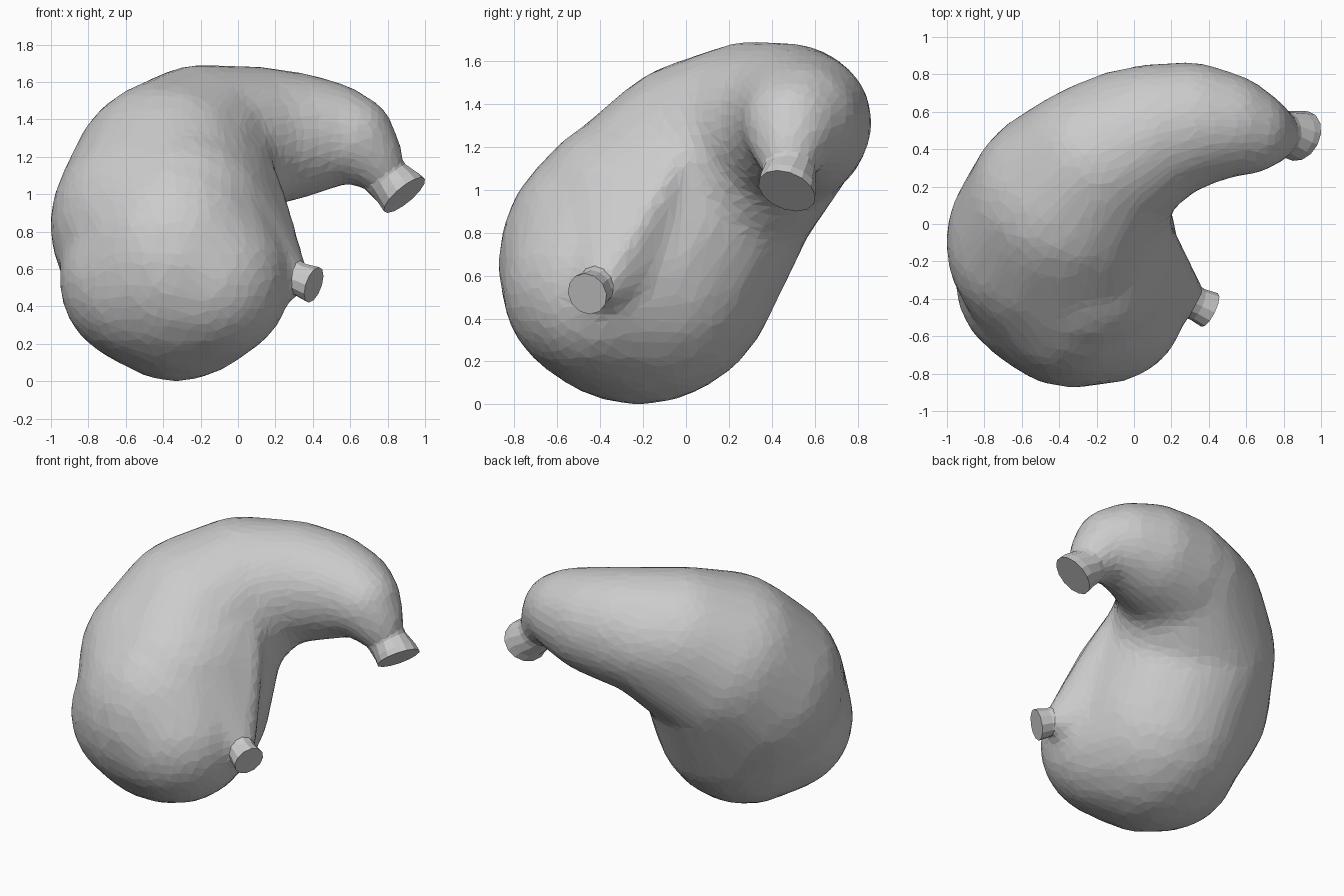
import bpy, bmesh
from mathutils import Vector, Matrix

if "Cube" in bpy.data.objects:
    bpy.data.objects.remove(bpy.data.objects["Cube"])


def new_object(name, bm):
    mesh = bpy.data.meshes.new(name)
    bm.to_mesh(mesh)
    bm.free()
    obj = bpy.data.objects.new(name, mesh)
    bpy.context.collection.objects.link(obj)
    return obj


def add_hull(bm, balls):
    """Convex hull round ellipsoids given as (centre, radii)."""
    part = bmesh.new()
    for c, r in balls:
        bmesh.ops.create_icosphere(part, subdivisions=3, radius=1,
                                   matrix=Matrix.Translation(c) @ Matrix.Diagonal((*r, 1)))
    bmesh.ops.delete(part, geom=part.edges[:], context='EDGES_FACES')
    bmesh.ops.convex_hull(part, input=part.verts[:])
    inside = [v for v in part.verts if not v.link_faces]
    bmesh.ops.delete(part, geom=inside, context='VERTS')
    bmesh.ops.recalc_face_normals(part, faces=part.faces[:])
    tmp = bpy.data.meshes.new("tmp")
    part.to_mesh(tmp)
    part.free()
    bm.from_mesh(tmp)
    bpy.data.meshes.remove(tmp)


def ball(x, y, z, r, rx=None):
    return (x, y, z), (rx or r, r, r)


def tube(name, rings, sides=14):
    """Capped tube through rings of (centre, axis, radius)."""
    bm = bmesh.new()
    loops = []
    for c, axis, r in rings:
        rot = Vector(axis).to_track_quat('Z', 'Y').to_matrix().to_4x4()
        loops.append(bmesh.ops.create_circle(bm, segments=sides, radius=r,
                     matrix=Matrix.Translation(c) @ rot)["verts"])
    for a, b in zip(loops, loops[1:]):
        for i in range(sides):
            j = (i + 1) % sides
            bm.faces.new((a[i], a[j], b[j], b[i]))
    bm.faces.new(loops[0][::-1])
    bm.faces.new(loops[-1])
    bmesh.ops.recalc_face_normals(bm, faces=bm.faces[:])
    return new_object(name, bm)


# Stomach sac: swept balls from the big rounded end to the narrow outlet
spine = [
    ball(-.33, -.22, .655, .66, .58),
    ball(-.44, -.10, .84, .58, .57),
    ball(-.36, .09, 1.06, .555, .545),
    ball(-.20, .31, 1.245, .45),
    ball(.10, .48, 1.305, .38),
    ball(.30, .53, 1.315, .34),
    ball(.48, .53, 1.32, .285),
    ball(.60, .50, 1.30, .24),
    ball(.70, .485, 1.21, .18),
    ball(.77, .48, 1.12, .13),
]
bm = bmesh.new()
for trio in zip(spine[:2], spine[1:3], spine[2:4]):
    add_hull(bm, trio)
for pair in zip(spine[2:], spine[3:]):
    add_hull(bm, pair)

# Fill of the inner bend, and the fuller lower front
add_hull(bm, spine[2:4] + [ball(-.03, .47, 1.28, .365)])
add_hull(bm, [spine[0], ball(-.17, -.40, .55, .46), ball(-.49, -.30, .55, .47)])

# Ridge from the inner curve down to the inlet
add_hull(bm, [ball(.31, -.40, .53, .08), ball(-.31, -.22, .84, .53),
              ball(.19, -.13, .98, .07), ball(.04, .08, 1.33, .08)])
body = new_object("stomach_body", bm)
remesh = body.modifiers.new("union", 'REMESH')
remesh.mode = 'VOXEL'
remesh.voxel_size = .03
smooth = body.modifiers.new("soften", 'SMOOTH')
smooth.factor = .5
smooth.iterations = 16
decimate = body.modifiers.new("facets", 'DECIMATE')
decimate.ratio = .12

# Outlet and inlet tubes with flat cut ends
tube("outlet_tube", [((.72, .48, 1.18), (.6, 0, -.8), .14),
                     ((.80, .48, 1.08), (.62, -.1, -.75), .125),
                     ((.86, .475, 1.03), (.6, -.25, -.75), .135),
                     ((.89, .47, .995), (.6, -.3, -.72), .14)])
tube("inlet_tube", [((.20, -.36, .60), (.85, -.4, -.3), .11),
                    ((.34, -.43, .54), (.85, -.4, -.3), .09),
                    ((.405, -.46, .515), (.85, -.42, -.3), .10)], 12)
